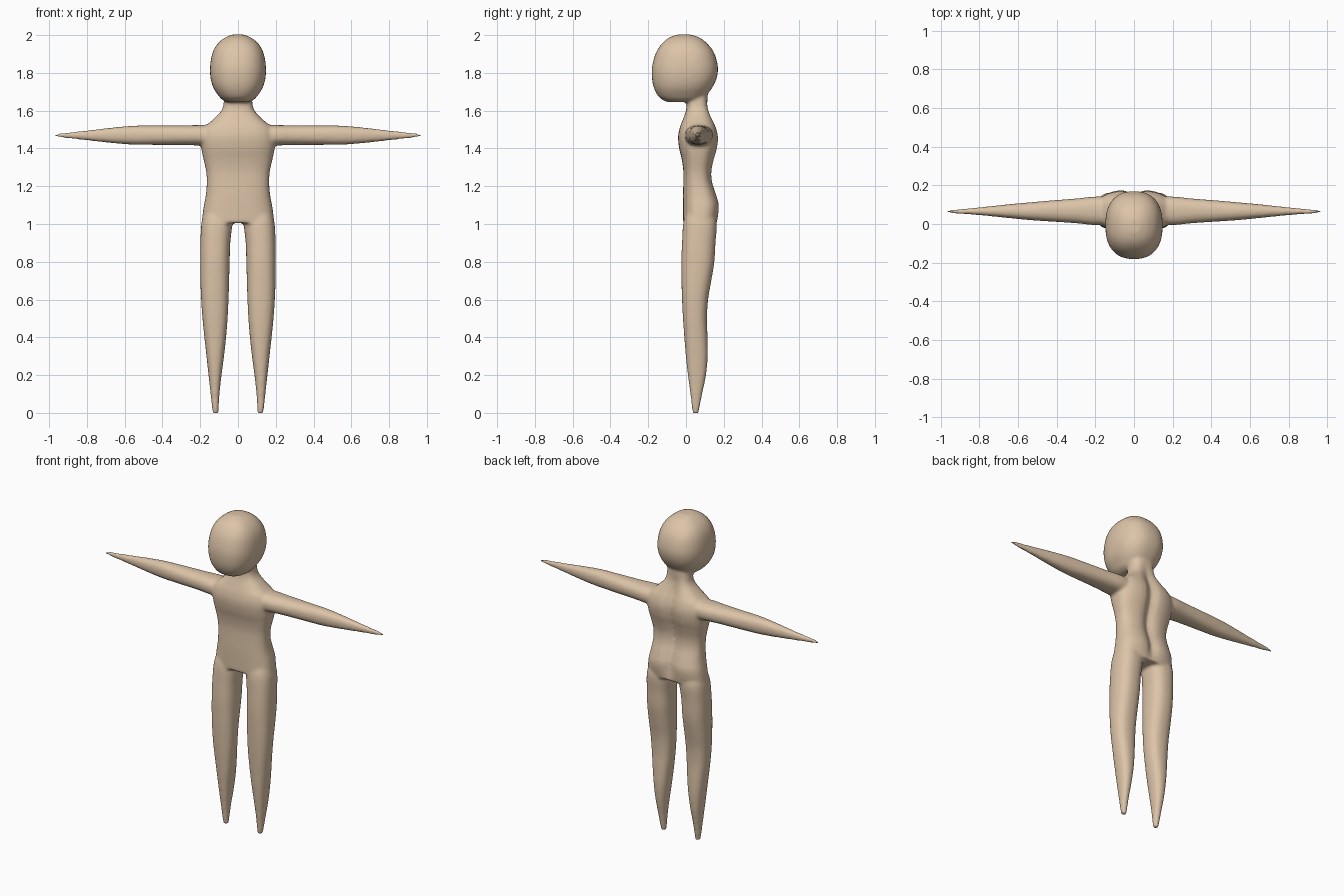
import bpy, bmesh, math
from mathutils import Vector

if "Cube" in bpy.data.objects:
    bpy.data.objects.remove(bpy.data.objects["Cube"])

skin = bpy.data.materials.new("warm tan skin")
skin.diffuse_color = (0.72, 0.55, 0.39, 1)
skin.use_nodes = True
skin.node_tree.nodes["Principled BSDF"].inputs["Base Color"].default_value = skin.diffuse_color
bm = bmesh.new()


def resample(rows, n=4):
    """Catmull-Rom interpolation through the section rows."""
    rows = [Vector(r) for r in rows]
    out = []
    for i in range(len(rows) - 1):
        a, b = rows[max(i - 1, 0)], rows[i]
        c, d = rows[i + 1], rows[min(i + 2, len(rows) - 1)]
        for k in range(n):
            t = k / n
            out.append(0.5 * (2 * b + (c - a) * t + (2 * a - 5 * b + 4 * c - d) * t * t
                              + (3 * b - a - 3 * c + d) * t ** 3))
    return out + [rows[-1]]


def loft(rows, power, place, segs=40, groove=None):
    """Rows: position, u_min, u_max, v_min, v_max; rounded-square sections."""
    rings = []
    for p, u0, u1, v0, v1 in resample(rows):
        ring = []
        for i in range(segs):
            a = 2 * math.pi * i / segs
            c, s = math.cos(a), math.sin(a)
            u = (u0 + u1) / 2 + (u1 - u0) / 2 * math.copysign(abs(c) ** (2 / power), c)
            v = (v0 + v1) / 2 + (v1 - v0) / 2 * math.copysign(abs(s) ** (2 / power), s)
            if groove and s > 0:
                v -= groove(p) * math.exp(-(u / 0.035) ** 2)
            ring.append(bm.verts.new(place(p, u, v)))
        rings.append(ring)
    faces = [bm.faces.new(rings[0]), bm.faces.new(rings[-1])]
    for a, b in zip(rings, rings[1:]):
        for i in range(segs):
            j = (i + 1) % segs
            faces.append(bm.faces.new((a[i], a[j], b[j], b[i])))
    bmesh.ops.recalc_face_normals(bm, faces=faces)


def upright(p, u, v):
    return (u, v, p)


def sym(rows):
    return [(z, -h, h, f, b) for z, h, f, b in rows]


def spine(z):
    return 0.026 * max(0, min(1, (z - 1.0) / 0.08, (1.66 - z) / 0.12))


# torso and neck, with a hollow along the spine
loft(sym([(1.005, .193, -.015, .165), (1.09, .182, -.016, .178), (1.15, .171, -.016, .165),
          (1.22, .165, -.014, .142), (1.28, .169, -.014, .138), (1.34, .182, -.022, .15),
          (1.40, .194, -.036, .167), (1.46, .198, -.042, .173), (1.51, .182, -.033, .162),
          (1.55, .135, -.018, .145), (1.60, .088, 0, .125), (1.65, .075, .004, .115),
          (1.75, .07, .004, .112)]), 2.7, upright, groove=spine)

# head
loft(sym([(2.003, .03, -.045, .025), (1.985, .072, -.092, .075), (1.95, .112, -.132, .118),
          (1.90, .137, -.162, .152), (1.83, .148, -.18, .169), (1.77, .145, -.18, .162),
          (1.72, .13, -.17, .138), (1.68, .104, -.15, .108), (1.66, .086, -.128, .09),
          (1.646, .06, -.1, .06)]), 2.4, upright)

leg_rows = [(1.06, .03, .18, 0, .15), (1.0, .03, .194, -.015, .163), (.9, .041, .199, -.021, .156),
            (.8, .044, .2, -.025, .15), (.7, .047, .199, -.024, .134), (.6, .05, .195, -.021, .117),
            (.5, .055, .188, -.016, .111), (.4, .063, .178, -.009, .114), (.3, .074, .167, -.001, .115),
            (.2, .087, .156, .01, .106), (.1, .098, .145, .023, .086), (-.003, .104, .134, .035, .066)]
arm_rows = [(.1, .0, .14, 1.405, 1.525), (.2, -.006, .142, 1.415, 1.524), (.3, .004, .132, 1.418, 1.522),
            (.45, .014, .12, 1.419, 1.521), (.55, .021, .111, 1.42, 1.52), (.65, .031, .102, 1.427, 1.512),
            (.8, .046, .086, 1.443, 1.495), (.93, .055, .074, 1.457, 1.482), (.968, .059, .071, 1.462, 1.477)]

# mirrored legs and arms
for side in (-1, 1):
    loft(leg_rows, 2.4, lambda p, u, v: (side * u, v, p))
    loft(arm_rows, 2.3, lambda p, u, v: (side * p, u, v))

mesh = bpy.data.meshes.new("body")
bm.to_mesh(mesh)
bm.free()
mesh.materials.append(skin)
body = bpy.data.objects.new("body", mesh)
bpy.context.collection.objects.link(body)
bpy.context.view_layer.objects.active = body
body.select_set(True)

# fuse the parts into one skin and soften the joins
fuse = body.modifiers.new("fuse", 'REMESH')
fuse.mode = 'VOXEL'
fuse.voxel_size = 0.008
fuse.use_smooth_shade = True
soften = body.modifiers.new("soften", 'SMOOTH')
soften.factor = 0.5
soften.iterations = 8
